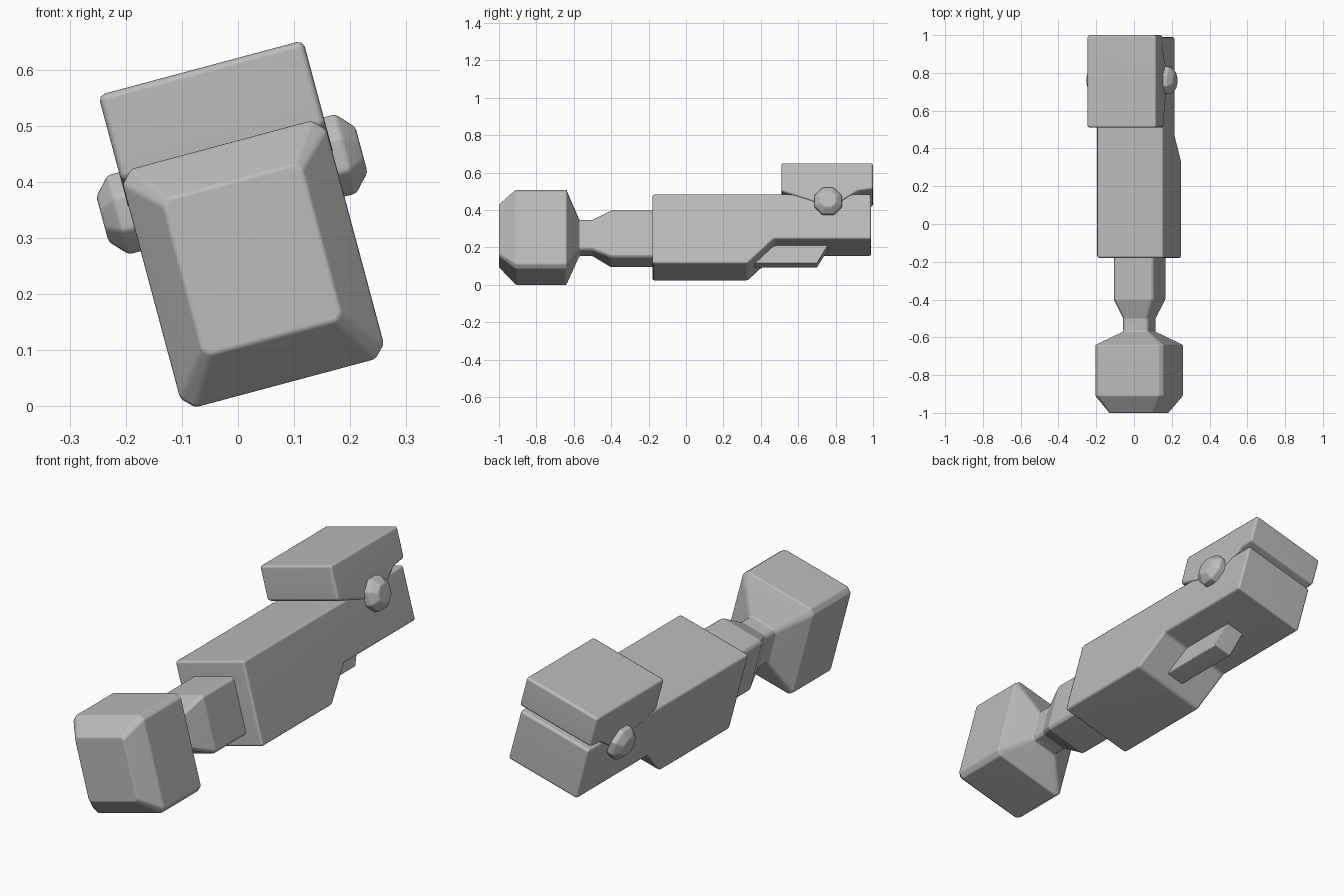
import bpy, bmesh, math

cube = bpy.data.objects.get("Cube")
if cube:
    bpy.data.objects.remove(cube, do_unlink=True)

ROLL = math.radians(-15)   # the whole model leans about its long axis
MID = 0.092                # sideways centre in the leaning frame

grey = bpy.data.materials.new("plain grey")
grey.use_nodes = True
grey.diffuse_color = (0.5, 0.5, 0.5, 1)
grey.node_tree.nodes["Principled BSDF"].inputs["Base Color"].default_value = (0.5, 0.5, 0.5, 1)


def finish(name, bm, bevel):
    """Soften the edges, shade and lean the part."""
    bmesh.ops.recalc_face_normals(bm, faces=bm.faces)
    sharp = [e for e in bm.edges if e.calc_face_angle(0) > math.radians(20)]
    bmesh.ops.bevel(bm, geom=sharp, offset=bevel, segments=2, profile=0.5,
                    affect='EDGES', clamp_overlap=True)
    mesh = bpy.data.meshes.new(name)
    bm.to_mesh(mesh)
    bm.free()
    mesh.materials.append(grey)
    obj = bpy.data.objects.new(name, mesh)
    bpy.context.collection.objects.link(obj)
    obj.rotation_euler.y = ROLL
    bpy.ops.object.select_all(action='DESELECT')
    obj.select_set(True)
    bpy.context.view_layer.objects.active = obj
    bpy.ops.object.shade_smooth_by_angle(angle=math.radians(50))
    weighted = obj.modifiers.new("weighted normals", 'WEIGHTED_NORMAL')
    weighted.keep_sharp = True
    return obj


def loft(name, rings, bevel):
    """Skin a list of closed rings and cap both ends."""
    bm = bmesh.new()
    loops = [[bm.verts.new(p) for p in ring] for ring in rings]
    for a, b in zip(loops, loops[1:]):
        for i in range(len(a)):
            j = (i + 1) % len(a)
            bm.faces.new((a[i], a[j], b[j], b[i]))
    bm.faces.new(loops[0])
    bm.faces.new(loops[-1])
    return finish(name, bm, bevel)


def slab(name, outline, half_width, bevel):
    """Extrude a side outline of (y, height) points sideways."""
    rings = [[(MID + s * half_width, y, h) for y, h in outline] for s in (-1, 1)]
    return loft(name, rings, bevel)


def section(y, half_w, half_h, height, cut):
    """Rectangle with cut corners, across the long axis."""
    a, b = half_w - cut, half_h - cut
    pts = [(half_w, -b), (half_w, b), (a, half_h), (-a, half_h),
           (-half_w, b), (-half_w, -b), (-a, -half_h), (a, -half_h)]
    return [(MID + u, y, height + w) for u, w in pts]


# Front head, tapering back to the narrow neck
loft("head", [section(-1.0, 0.128, 0.144, 0.246, 0.012),
              section(-0.91, 0.188, 0.22, 0.238, 0.022),
              section(-0.64, 0.188, 0.22, 0.238, 0.022),
              section(-0.57, 0.07, 0.085, 0.234, 0.012),
              section(-0.53, 0.07, 0.085, 0.234, 0.012)], 0.006)

# Neck flaring into the block behind it
loft("neck", [section(-0.56, 0.07, 0.085, 0.234, 0.012),
              section(-0.5, 0.07, 0.085, 0.234, 0.012),
              section(-0.4, 0.11, 0.131, 0.229, 0.012),
              section(-0.15, 0.11, 0.131, 0.229, 0.012)], 0.004)

# Main body with a stepped underside
slab("body", [(-0.18, 0.429), (0.99, 0.429), (0.99, 0.18), (0.47, 0.18),
              (0.33, 0.045), (-0.18, 0.045)], 0.182, 0.012)

# Slanted fin under the step
slab("under_fin", [(0.36, 0.081), (0.70, 0.081), (0.77, 0.2), (0.45, 0.2)], 0.045, 0.004)

# Hinged block on top of the rear
slab("top_block", [(0.51, 0.6), (1.0, 0.6), (1.0, 0.455), (0.92, 0.445),
                   (0.82, 0.38), (0.70, 0.38), (0.51, 0.443)], 0.189, 0.012)

# Eight-sided hinge pin with chamfered ends
def pin_ring(u, radius):
    return [(MID + u, 0.76 + radius * math.cos(math.pi * (k + 0.5) / 4),
             0.385 + radius * math.sin(math.pi * (k + 0.5) / 4)) for k in range(8)]

loft("hinge_pin", [pin_ring(-0.239, 0.045), pin_ring(-0.21, 0.079),
                   pin_ring(0.21, 0.079), pin_ring(0.239, 0.045)], 0.006)
